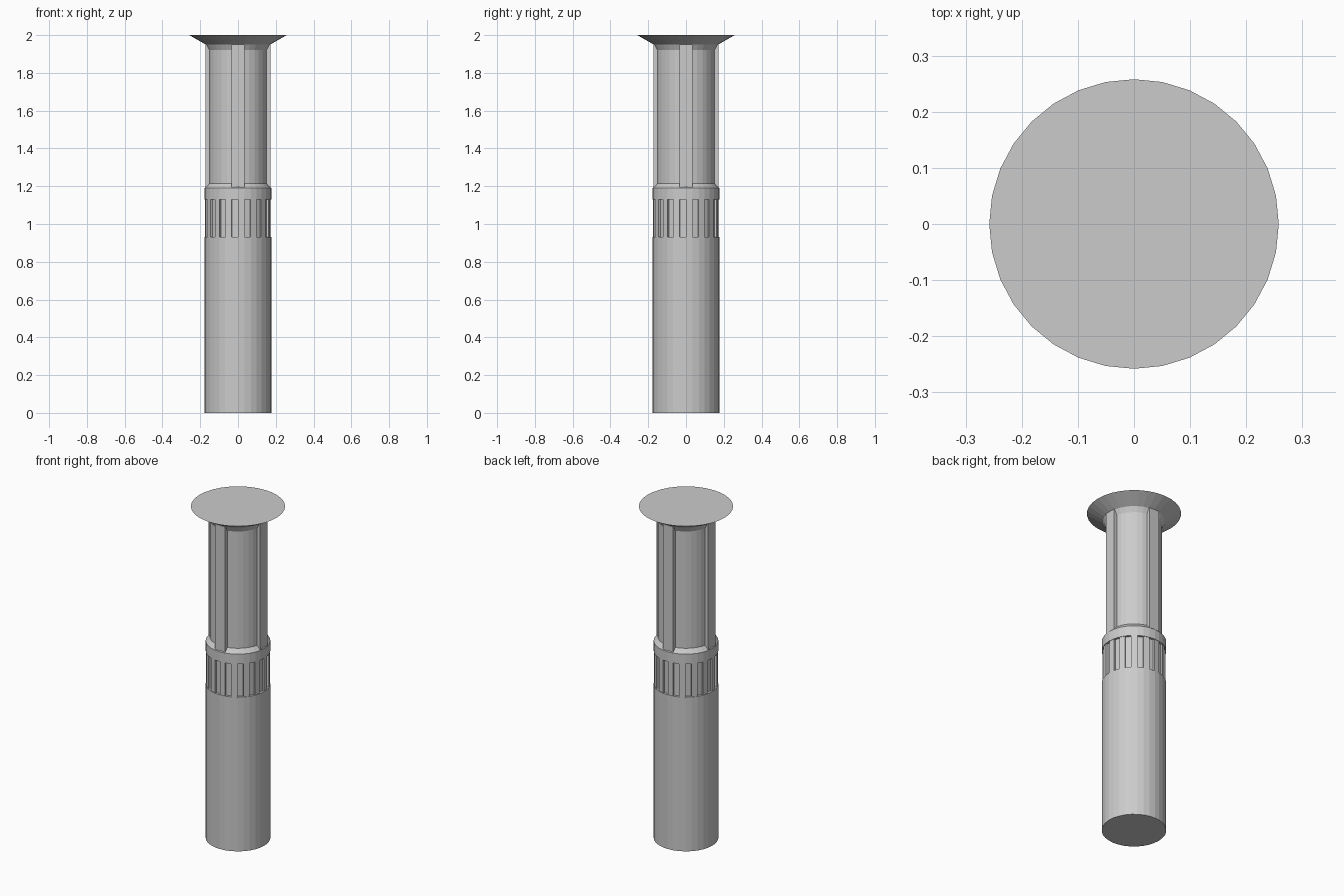
import bpy, bmesh
from math import sin, cos, pi

SIDES = 32

if "Cube" in bpy.data.objects:
    bpy.data.objects.remove(bpy.data.objects["Cube"], do_unlink=True)

grey = bpy.data.materials.new("light_grey")
grey.use_nodes = True
colour = (0.6, 0.6, 0.6, 1)
grey.diffuse_color = colour
grey.node_tree.nodes["Principled BSDF"].inputs["Base Color"].default_value = colour


def finish(name, bm):
    bmesh.ops.recalc_face_normals(bm, faces=bm.faces)
    mesh = bpy.data.meshes.new(name)
    bm.to_mesh(mesh)
    bm.free()
    mesh.materials.append(grey)
    obj = bpy.data.objects.new(name, mesh)
    bpy.context.collection.objects.link(obj)
    return obj


def stack(name, sections):
    """Join closed outlines, each a (list of xy, z), into a capped solid."""
    bm = bmesh.new()
    rings = [[bm.verts.new((x, y, z)) for x, y in pts] for pts, z in sections]
    for low, high in zip(rings, rings[1:]):
        n = len(low)
        for i in range(n):
            j = (i + 1) % n
            bm.faces.new((low[i], low[j], high[j], high[i]))
    bm.faces.new(rings[0][::-1])
    bm.faces.new(rings[-1])
    return finish(name, bm)


def at(radius, step):
    a = 2 * pi * step / SIDES - pi / 2
    return radius * cos(a), radius * sin(a)


def lathe(name, profile):
    return stack(name, [([at(r, i) for i in range(SIDES)], z) for r, z in profile])


# Plain round parts
lathe("lower_body", [(0.177, 0), (0.177, 0.93)])
lathe("collar", [(0.177, 1.13), (0.177, 1.19), (0.155, 1.215)])
lathe("upper_column", [(0.155, 1.2), (0.155, 1.93)])
lathe("flared_cap", [(0.155, 1.92), (0.17, 1.95), (0.258, 2)])

# Grip section with alternate facets recessed
outline = []
for i in range(SIDES):
    r = 0.163 if i % 2 else 0.174
    outline += [at(r, i), at(r, i + 1)]
stack("fluted_grip", [(outline, 0.93), (outline, 1.13)])

# Four upright ribs around the column
for k, side in enumerate(("front", "left", "back", "right")):
    c, s = cos(k * pi / 2), sin(k * pi / 2)
    box = [(-0.034, -0.172), (0.034, -0.172), (0.034, -0.14), (-0.034, -0.14)]
    turned = [(x * c - y * s, x * s + y * c) for x, y in box]
    stack(side + "_rib", [(turned, 1.19), (turned, 1.95)])
